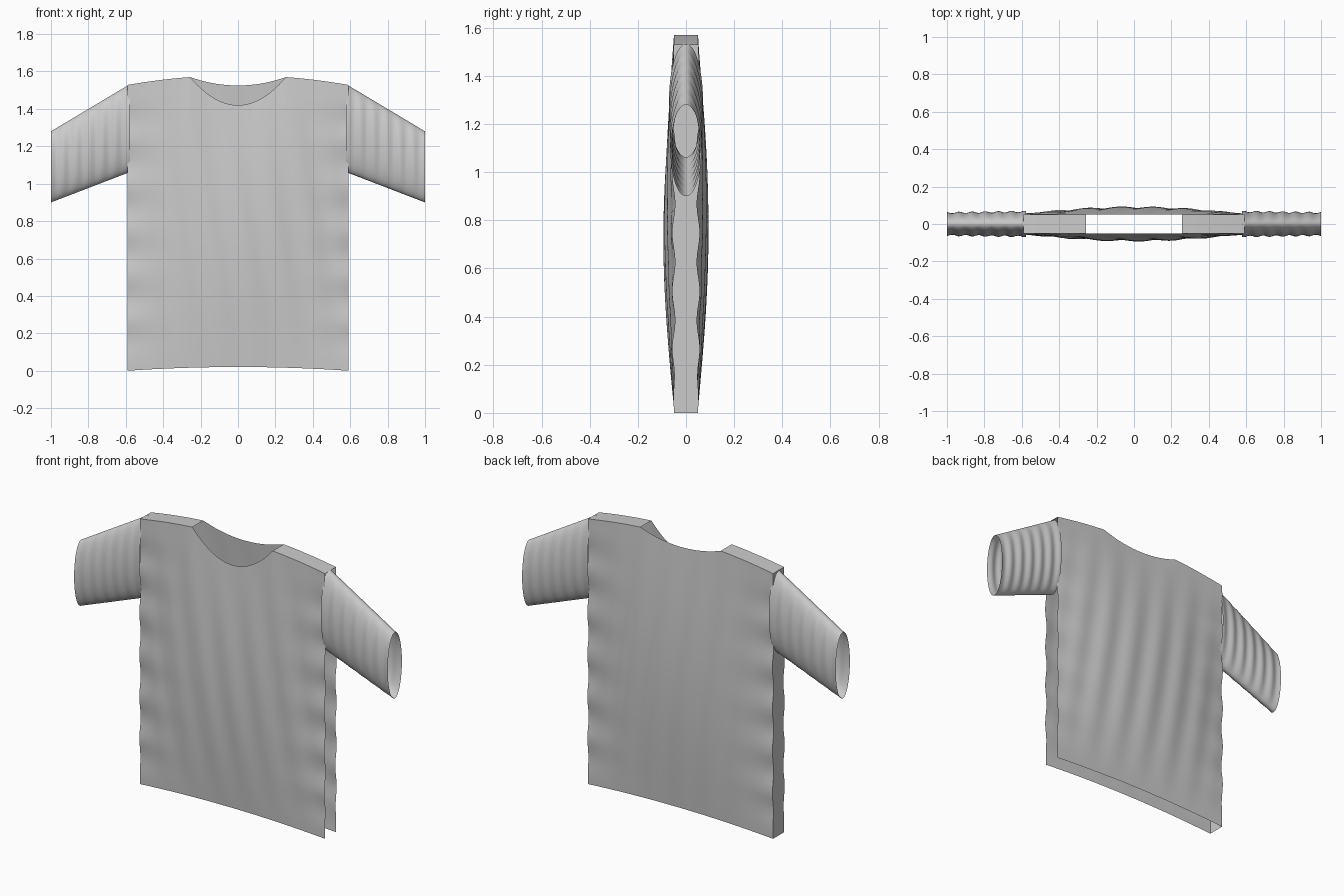
import bpy, bmesh
from math import sin, cos, pi

if "Cube" in bpy.data.objects:
    bpy.data.objects.remove(bpy.data.objects["Cube"])

HALF, EDGE_Y = 0.59, 0.05
COLS, ROWS = 120, 90
NECK_COL = 34                                  # columns outside the neck, per side
NECK = HALF - 2 * HALF * NECK_COL / COLS

fabric = bpy.data.materials.new("grey fabric")
fabric.use_nodes = True
grey = (0.6, 0.6, 0.6, 1)
fabric.diffuse_color = grey
fabric.node_tree.nodes["Principled BSDF"].inputs["Base Color"].default_value = grey


def finish(name, bm):
    mesh = bpy.data.meshes.new(name)
    bm.to_mesh(mesh)
    bm.free()
    mesh.materials.append(fabric)
    obj = bpy.data.objects.new(name, mesh)
    bpy.context.collection.objects.link(obj)
    bpy.ops.object.select_all(action="DESELECT")
    obj.select_set(True)
    bpy.context.view_layer.objects.active = obj
    bpy.ops.object.shade_smooth_by_angle(angle=pi / 5)


def top_edge(x, dip):
    """Height of the shoulder slope, or of the neckline inside it."""
    if abs(x) < NECK - 1e-4:
        return 1.57 - dip * (1 - (x / NECK) ** 2)
    s = (abs(x) - NECK) / (HALF - NECK)
    return 1.57 - 0.025 * s - 0.017 * s * s


def cloth_point(x, t, side, dip):
    """Point on a bulging panel with slanted folds and puckered side edges."""
    u = x / HALF
    low = 0.02 * (1 - u * u)
    z = low + t * (top_edge(x, dip) - low)
    swell = sin(pi * t)
    bulge = 0.04 * (1 - u * u) * swell
    folds = 0.004 * sin(35 * (x + 0.15 * z)) * swell * (1 - u ** 4)
    pucker = 0.006 * sin(26 * z + 1) * abs(u) ** 5 * min(1, 2 * swell)
    return (x, side * (EDGE_Y + bulge) + folds + side * pucker, z)


# Body: front and back panels, shoulder strips, one closed side
bm = bmesh.new()
panels = []
for side, dip in ((-1, 0.15), (1, 0.045)):
    panels.append([[bm.verts.new(cloth_point(HALF * (2 * i / COLS - 1), j / ROWS, side, dip))
                    for j in range(ROWS + 1)] for i in range(COLS + 1)])
front, back = panels
for i in range(COLS):
    for j in range(ROWS):
        for g, flip in ((front, 1), (back, -1)):
            quad = [g[i][j], g[i + 1][j], g[i + 1][j + 1], g[i][j + 1]]
            bm.faces.new(quad[::flip])
    if i < NECK_COL or i >= COLS - NECK_COL:
        bm.faces.new((front[i][-1], front[i + 1][-1], back[i + 1][-1], back[i][-1]))
for j in range(ROWS):
    bm.faces.new((front[0][j], front[0][j + 1], back[0][j + 1], back[0][j]))
finish("shirt_body", bm)

# Sleeves: open oval tubes with ring-like folds
RINGS, SEGS = 48, 64
for name, sx in (("left_sleeve", 1), ("right_sleeve", -1)):
    bm = bmesh.new()
    rings = []
    for i in range(RINGS + 1):
        t = i / RINGS
        x = 0.578 + 0.422 * t
        mid, rz = 1.297 - 0.207 * t, 0.235 - 0.045 * t
        ry = 0.067 - 0.006 * t + 0.004 * sin(2 * pi * 6 * t + 1)
        rings.append([bm.verts.new((sx * x, ry * cos(a), mid + rz * sin(a)))
                      for a in (2 * pi * k / SEGS for k in range(SEGS))])
    for a, b in zip(rings, rings[1:]):
        for k in range(SEGS):
            n = (k + 1) % SEGS
            bm.faces.new((a[k], a[n], b[n], b[k])[::sx])
    finish(name, bm)
